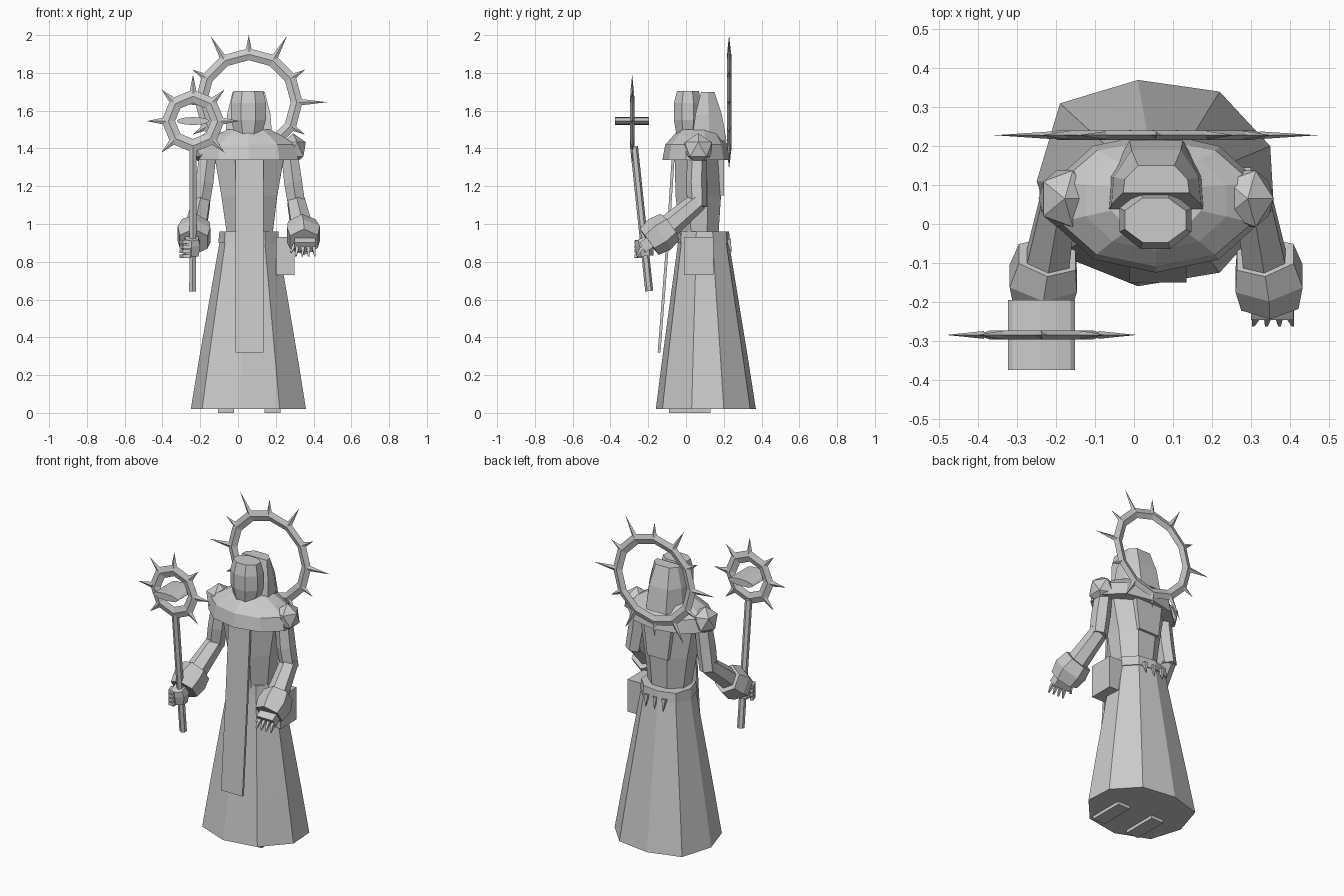
import bpy, bmesh, math
from mathutils import Vector, Matrix

if "Cube" in bpy.data.objects:
    bpy.data.objects.remove(bpy.data.objects["Cube"])

stone = bpy.data.materials.new("stone_grey")
stone.diffuse_color = (0.6, 0.6, 0.6, 1)
stone.use_nodes = True
stone.node_tree.nodes["Principled BSDF"].inputs["Base Color"].default_value = stone.diffuse_color
CX = 0.057  # symmetry line of the figure


def finish(name, bm):
    bmesh.ops.recalc_face_normals(bm, faces=bm.faces)
    me = bpy.data.meshes.new(name)
    bm.to_mesh(me)
    bm.free()
    me.materials.append(stone)
    ob = bpy.data.objects.new(name, me)
    bpy.context.collection.objects.link(ob)
    return ob


def loft(name, rings, closed=False):
    """Skin a list of equal-length point rings, capped unless closed in a loop."""
    bm = bmesh.new()
    vs = [[bm.verts.new(p) for p in r] for r in rings]
    n = len(vs[0])
    pairs = list(zip(vs, vs[1:] + vs[:1])) if closed else list(zip(vs, vs[1:]))
    for a, b in pairs:
        for i in range(n):
            j = (i + 1) % n
            bm.faces.new((a[i], a[j], b[j], b[i]))
    if not closed:
        bm.faces.new(vs[0])
        bm.faces.new(vs[-1])
    return finish(name, bm)


def oval(cx, cy, z, rx, ry, n, turn=0.0):
    return [(cx + rx * math.cos(turn + 2 * math.pi * i / n),
             cy + ry * math.sin(turn + 2 * math.pi * i / n), z) for i in range(n)]


def tube(name, pts, radii, n=6):
    """Faceted limb along a path."""
    P = [Vector(p) for p in pts]
    rings = []
    for k, p in enumerate(P):
        t = (P[min(k + 1, len(P) - 1)] - P[max(k - 1, 0)]).normalized()
        u = Vector((1, 0, 0))
        u = (u - t * u.dot(t)).normalized()
        w = t.cross(u)
        rings.append([p + radii[k] * (math.cos(a) * u + math.sin(a) * w)
                      for a in (2 * math.pi * (i + 0.5) / n for i in range(n))])
    return loft(name, rings)


def box(name, lo, hi, rot=None):
    bm = bmesh.new()
    c = (Vector(lo) + Vector(hi)) / 2
    s = Vector(hi) - Vector(lo)
    m = Matrix.Translation(c) @ (rot or Matrix()) @ Matrix.Diagonal((*s, 1))
    bmesh.ops.create_cube(bm, size=1, matrix=m)
    return finish(name, bm)


def spiked_ring(name, c, r_out, r_in, n, tips, base):
    """Upright faceted ring with slim spikes around the rim."""
    rings = []
    mid = (r_out + r_in) / 2
    for i in range(n):
        a = 2 * math.pi * i / n
        rings.append([(c[0] + r * math.cos(a), c[1] + y, c[2] + r * math.sin(a))
                      for r, y in ((r_out, 0), (mid, -0.012), (r_in, 0), (mid, 0.012))])
    loft(name, rings, True)
    for i in range(n):
        a = 2 * math.pi * i / n
        d = Vector((math.cos(a), 0, math.sin(a)))
        s = Vector((-d.z, 0, d.x))
        root = Vector(c) + d * (r_out - 0.02)
        bm = bmesh.new()
        q = [bm.verts.new(root + v) for v in
             (s * base, Vector((0, .01, 0)), -s * base, Vector((0, -.01, 0)))]
        tip = bm.verts.new(Vector(c) + d * tips[i % len(tips)])
        bm.faces.new(q)
        for k in range(4):
            bm.faces.new((q[k], q[(k + 1) % 4], tip))
        finish(name + "_spike", bm)


# Flared robe skirt with hem seam
hem = [(-.19, .31), (.01, .37), (.22, .34), (.35, .2), (.36, .03),
       (.22, -.125), (.01, -.16), (-.19, -.08), (-.25, .11)]


def skirt_ring(z, s):
    return [(.06 + (x - .06) * s, .08 + (y - .08) * s, z) for x, y in hem]


loft("skirt", [skirt_ring(.02, 1), skirt_ring(.3, .85), skirt_ring(.92, .5)])
loft("belt", [skirt_ring(.90, .53), skirt_ring(.96, .51)])
for x in (-.01, .05, .11):
    tube("belt_tassel", [(x, .225, .92), (x, .24, .85)], [.018, .002], 4)

# Torso
loft("torso", [oval(.062, .07, .94, .13, .11, 8, .39), oval(.06, .065, 1.15, .16, .13, 8, .39),
               oval(.06, .06, 1.36, .2, .13, 8, .39)])
loft("back_panel", [[(CX - w, y - .05, z), (CX + w, y - .05, z), (CX + w, y, z), (CX - w, y, z)]
                    for z, w, y in ((1.15, .07, .2), (1.4, .1, .2))])

# Long front stole
loft("stole", [[(-.012, y, z), (.135, y, z), (.135, y + .015, z), (-.012, y + .015, z)]
               for z, y in ((.32, -.15), (.9, -.105), (1.36, -.075))])

# Mantle around the shoulders
loft("mantle", [oval(CX, .055, 1.34, .25, .17, 10, .31), oval(CX, .055, 1.34, .275, .18, 10, .31),
                oval(CX, .055, 1.42, .26, .165, 10, .31), oval(CX, .06, 1.465, .19, .13, 10, .31),
                oval(CX, .065, 1.5, .12, .10, 10, .31)])

# Faceted mask and the hood behind it
loft("mask", [oval(.055, .01, z, rx, ry, 8, .39) for z, rx, ry in
              ((1.47, .075, .065), (1.55, .1, .08), (1.64, .1, .08), (1.705, .085, .062))])


def hood_ring(z, w, front, back):
    return [(CX - w, front, z), (CX - w * .95, (front + back) / 2, z), (CX - w * .55, back, z),
            (CX + w * .55, back, z), (CX + w * .95, (front + back) / 2, z), (CX + w, front, z)]


loft("hood", [hood_ring(1.44, .125, .03, .215), hood_ring(1.58, .115, .05, .19),
              hood_ring(1.70, .085, .08, .15)])

# Arms, cuffs and shoulder pads, mirrored about the body line
for side in (1, -1):
    def m(x, y, z):
        return (CX + side * x, y, z)
    bm = bmesh.new()
    bmesh.ops.create_icosphere(bm, subdivisions=1, radius=1, matrix=Matrix.Translation(
        m(.235, .065, 1.395)) @ Matrix.Diagonal((.075, .085, .085, 1)))
    finish("shoulder_pad", bm)
    tube("upper_arm", [m(.215, .06, 1.38), m(.235, .055, 1.22), m(.255, .06, 1.09)],
         [.05, .055, .052])
    tube("forearm", [m(.25, .065, 1.12), m(.285, -.13, .955)], [.052, .066])
    tube("cuff", [m(.28, -.085, .985), m(.29, -.14, .945), m(.292, -.195, .905)],
         [.085, .1, .085])

# Open hand with fingers
box("open_hand", (.30, -.235, .865), (.41, -.17, .925), Matrix.Rotation(.6, 4, 'X'))
for i in range(4):
    x = .31 + i * .03
    tube("finger", [(x, -.215, .885), (x + .003, -.24, .865), (x + .004 * (i - 1), -.26, .83)],
         [.014, .012, .005], 4)
tube("thumb", [(.30, -.2, .89), (.28, -.22, .85)], [.014, .006], 4)

# Gripping hand around the shaft
tube("grip_hand", [(-.245, -.235, .925), (-.245, -.22, .89), (-.245, -.215, .83)],
     [.04, .052, .042])
for i in range(4):
    z = .905 - i * .025
    tube("grip_finger", [(-.3, -.215, z), (-.285, -.26, z), (-.25, -.265, z)], [.013, .014, .012], 4)

# Staff with spiked ring and eye-shaped core
tube("staff_shaft", [(-.24, -.195, .645), (-.238, -.275, 1.41)], [.021, .021])
spiked_ring("staff_ring", (-.238, -.285, 1.545), .167, .095, 8, [.245, .235], .02)
eye = [(math.cos(a), math.sin(a)) for a in (2 * math.pi * i / 12 for i in range(12))]
loft("staff_eye", [[(-.238 + .086 * u, y, 1.545 + .021 * v) for u, v in eye]
                   for y in (-.375, -.195)])

# Halo behind the head
spiked_ring("halo", (CX, .228, 1.645), .285, .222, 12, [.415, .345, .405, .355, .405, .345], .018)

# Hip pouch and feet
box("hip_pouch", (.2, -.01, .73), (.30, .145, .93))
for x in (-.105, .14):
    box("foot", (x, -.09, 0), (x + .085, .13, .03))
